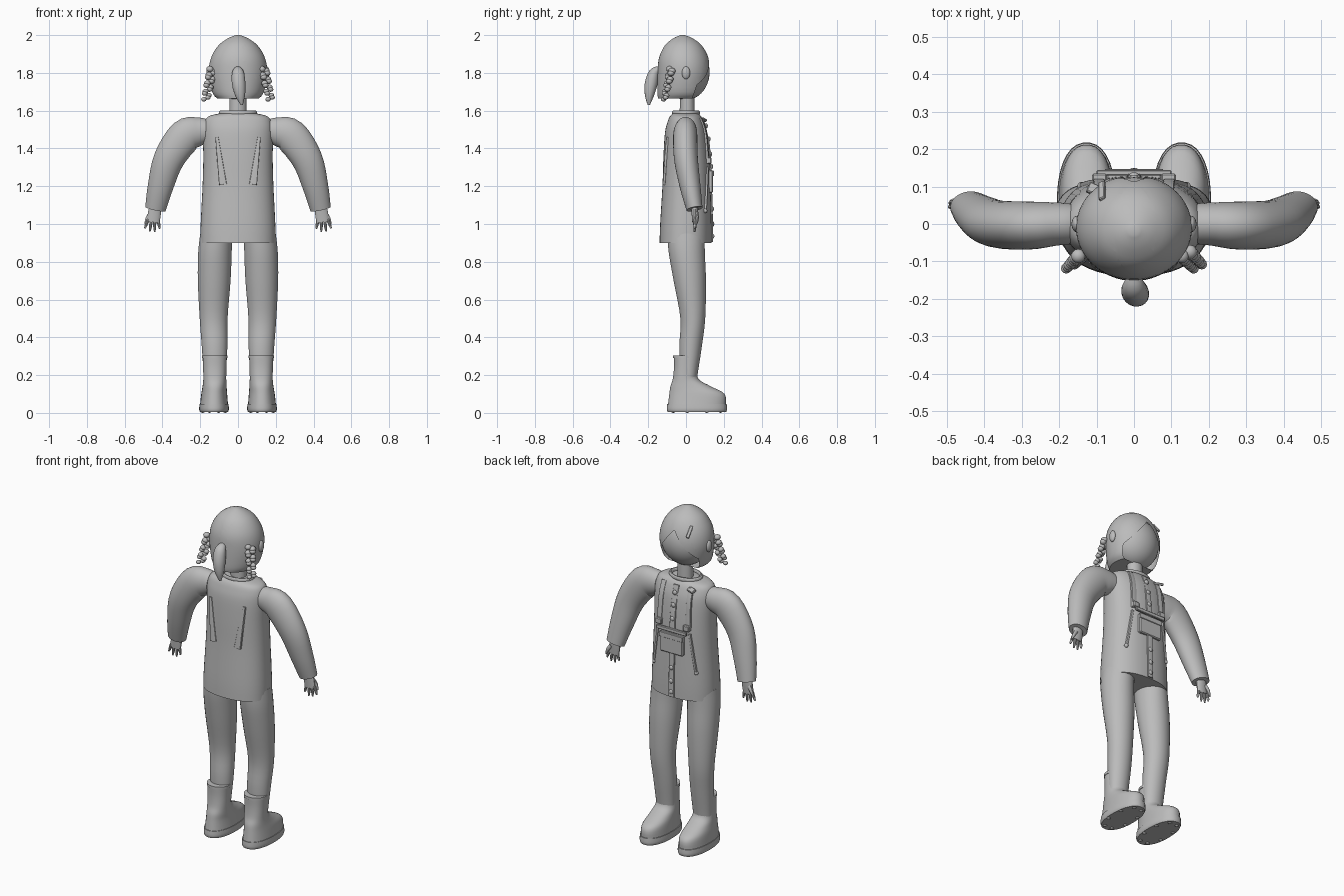
import bpy
import bmesh
import math
from mathutils import Vector, Matrix

if "Cube" in bpy.data.objects:
    bpy.data.objects.remove(bpy.data.objects["Cube"], do_unlink=True)

grey = bpy.data.materials.new("plain grey")
grey.use_nodes = True
grey.diffuse_color = (0.5, 0.5, 0.5, 1)
grey.node_tree.nodes["Principled BSDF"].inputs["Base Color"].default_value = (0.5, 0.5, 0.5, 1)
parts = []


def finish(name, bm):
    bmesh.ops.recalc_face_normals(bm, faces=bm.faces)
    mesh = bpy.data.meshes.new(name)
    bm.to_mesh(mesh)
    bm.free()
    mesh.materials.append(grey)
    ob = bpy.data.objects.new(name, mesh)
    bpy.context.collection.objects.link(ob)
    parts.append(ob)
    return ob


def spline(rows, steps):
    """Catmull-Rom interpolation through rows of numbers."""
    out = []
    last = len(rows) - 1
    for i in range(last):
        a, b, c, d = (rows[max(0, min(last, i + k))] for k in (-1, 0, 1, 2))
        for s in range(steps):
            t = s / steps
            out.append([0.5 * (2 * q + (r - p) * t + (2 * p - 5 * q + 4 * r - w) * t * t
                               + (3 * q - p - 3 * r + w) * t ** 3)
                        for p, q, r, w in zip(a, b, c, d)])
    return out + [list(rows[-1])]


def loft(rows, sides=32, power=2.0, level=False, steps=4):
    """Skin superelliptic rings; each row is x, y, z, radius across, radius in depth."""
    rows = spline(rows, steps)
    pts = [Vector(r[:3]) for r in rows]
    bm = bmesh.new()
    rings = []
    for i, (p, row) in enumerate(zip(pts, rows)):
        u, v = Vector((1, 0, 0)), Vector((0, 1, 0))
        if not level:
            t = (pts[min(i + 1, len(pts) - 1)] - pts[max(i - 1, 0)]).normalized()
            u = v.cross(t).normalized()
            v = t.cross(u)
        ring = []
        for k in range(sides):
            a = 2 * math.pi * (k + 0.5) / sides
            c, s = math.cos(a), math.sin(a)
            ring.append(bm.verts.new(
                p + u * math.copysign(abs(c) ** (2 / power), c) * row[3]
                + v * math.copysign(abs(s) ** (2 / power), s) * row[4]))
        rings.append(ring)
    for lo, hi in zip(rings, rings[1:]):
        for k in range(sides):
            n = (k + 1) % sides
            bm.faces.new((lo[k], lo[n], hi[n], hi[k]))
    bm.faces.new(rings[0])
    bm.faces.new(rings[-1])
    return bm


def ball(name, loc, size, rot=(0, 0, 0), seg=16):
    bm = bmesh.new()
    bmesh.ops.create_uvsphere(bm, u_segments=seg, v_segments=seg // 2 + 2, radius=1)
    turn = Matrix.LocRotScale(Vector(loc), Matrix.Rotation(rot[0], 3, 'X').to_quaternion()
                              @ Matrix.Rotation(rot[1], 3, 'Y').to_quaternion(), Vector(size))
    bm.transform(turn)
    return finish(name, bm)


def box(name, loc, size, rx=0.0, ry=0.0, rz=0.0):
    bm = bmesh.new()
    bmesh.ops.create_cube(bm, size=1)
    bmesh.ops.scale(bm, vec=size, verts=bm.verts)
    bmesh.ops.bevel(bm, geom=bm.edges[:], offset=min(size) * 0.2, segments=1, affect='EDGES')
    turn = Matrix.Rotation(rz, 4, 'Z') @ Matrix.Rotation(rx, 4, 'X') @ Matrix.Rotation(ry, 4, 'Y')
    bm.transform(Matrix.Translation(loc) @ turn)
    return finish(name, bm)


# Jacket body: height, half width, back, front
body = [(0.9, 0.2, -0.14, 0.135), (1.0, 0.198, -0.137, 0.135), (1.2, 0.188, -0.125, 0.13),
        (1.35, 0.184, -0.12, 0.125), (1.48, 0.186, -0.112, 0.112), (1.54, 0.178, -0.098, 0.095),
        (1.57, 0.155, -0.085, 0.08), (1.585, 0.1, -0.07, 0.065)]
finish("jacket", loft([(0, (b + f) / 2, z, w, (f - b) / 2) for z, w, b, f in body],
                      sides=48, power=2.3, level=True))


def coat(x, z, side):
    """Depth of the jacket surface at x and z."""
    for lo, hi in zip(body, body[1:]):
        if z <= hi[0]:
            t = (z - lo[0]) / (hi[0] - lo[0])
            w, b, f = (p + (q - p) * t for p, q in zip(lo[1:], hi[1:]))
            bulge = max(0, 1 - (abs(x) / w) ** 2.3) ** (1 / 2.3)
            return (b + f) / 2 + side * (f - b) / 2 * bulge
    return 0


def strap(name, ends, side, widths):
    """Flat band that follows the jacket between two x, z points."""
    rows = []
    for i in range(6):
        t = i / 5
        x, z = (p + (q - p) * t for p, q in zip(*ends))
        rows.append((x, coat(x, z, side), z, widths[0] + (widths[1] - widths[0]) * t, 0.008))
    finish(name, loft(rows, sides=12, power=6, steps=2))


# Collar and neck
bpy.ops.mesh.primitive_torus_add(major_radius=0.09, minor_radius=0.011, major_segments=40,
                                 minor_segments=10, location=(0, 0, 1.588))
collar = bpy.context.object
collar.name = "collar"
collar.scale = (1, 0.74, 1.2)
collar.data.materials.append(grey)
parts.append(collar)
finish("neck", loft([(0, 0.006, 1.56, 0.046, 0.04), (0, 0.006, 1.7, 0.044, 0.038)], level=True))

# Head and hair cap with a parted fringe
ball("face", (0, 0.0, 1.805), (0.142, 0.125, 0.148), seg=40)
hair = loft([(0, -0.028, 1.665, 0.112, 0.12), (0, -0.018, 1.7, 0.137, 0.134),
             (0, -0.01, 1.8, 0.155, 0.141), (0, -0.012, 1.88, 0.143, 0.131),
             (0, -0.014, 1.945, 0.104, 0.098), (0, -0.016, 1.982, 0.055, 0.053),
             (0, -0.018, 2.0, 0.012, 0.012)], sides=48, level=True)
for point, normal in (((0, 0, 1.9), (1.3, 0, 1)), ((0, 0, 1.9), (-1.3, 0, 1)),
                      ((0, 0.035, 1.67), (0, 1, -0.35))):
    bmesh.ops.bisect_plane(hair, geom=hair.verts[:] + hair.edges[:] + hair.faces[:],
                           plane_co=point, plane_no=normal)
opening = []
for f in hair.faces:
    c = f.calc_center_median()
    if c.z < 1.9 - 1.3 * abs(c.x) and c.y - 0.035 > 0.35 * (c.z - 1.67):
        opening.append(f)
    elif c.z < 1.9 and c.y - 0.035 > 0.35 * (c.z - 1.67) and c.z < 1.74:
        opening.append(f)
bmesh.ops.delete(hair, geom=opening, context='FACES')
finish("hair", hair)
box("hair_clip", (-0.085, 0.088, 1.9), (0.018, 0.012, 0.07), rx=0.6, ry=-0.35, rz=0.6)

# Ponytail
finish("ponytail", loft([(0, -0.135, 1.825, 0.015, 0.012), (0, -0.168, 1.8, 0.032, 0.028),
                         (0.004, -0.185, 1.74, 0.036, 0.034), (0.012, -0.194, 1.68, 0.026, 0.024),
                         (0.02, -0.197, 1.63, 0.006, 0.006)], sides=20))

# Shoulder tag
box("shoulder_tag", (-0.098, 0.088, 1.553), (0.055, 0.03, 0.014), rx=-0.5, rz=-0.4)

for m, side in ((1, "left"), (-1, "right")):
    # Ears and braids
    ball(side + "_ear", (m * 0.153, 0, 1.8), (0.014, 0.022, 0.034))
    for i in range(8):
        t = i / 7
        for k in (-1, 1):
            sway = 0.011 * k * (1 if i % 2 else -1)
            r = 0.019 - 0.005 * t
            ball(side + "_braid_lock", (m * (0.138 + 0.032 * t) + sway, -0.08 - 0.033 * t + sway * 0.5,
                                        1.815 - 0.15 * t + k * 0.005), (r, r, r * 0.85), seg=12)

    # Sleeve
    finish(side + "_sleeve", loft([
        (m * 0.17, 0.0, 1.49, 0.066, 0.055), (m * 0.21, 0.0, 1.488, 0.077, 0.058),
        (m * 0.28, -0.004, 1.465, 0.091, 0.064), (m * 0.365, 0.0, 1.345, 0.082, 0.063),
        (m * 0.41, 0.022, 1.2, 0.068, 0.055), (m * 0.437, 0.045, 1.08, 0.055, 0.043)]))

    # Hand with four fingers and a thumb
    finish(side + "_palm", loft([(m * 0.437, 0.045, 1.1, 0.03, 0.02), (m * 0.442, 0.046, 1.06, 0.035, 0.017),
                                 (m * 0.449, 0.046, 1.01, 0.034, 0.013)], sides=16))
    for i in range(4):
        x = 0.424 + 0.017 * i
        length = (0.045, 0.062, 0.06, 0.043)[i]
        finish(side + "_finger", loft([
            (m * x, 0.046, 1.025, 0.009, 0.009), (m * (x + 0.006 * (i - 1)), 0.047, 1.02 - length * 0.6, 0.008, 0.008),
            (m * (x + 0.009 * (i - 1)), 0.045, 1.02 - length, 0.004, 0.004)], sides=10, steps=3))
    finish(side + "_thumb", loft([(m * 0.46, 0.055, 1.06, 0.012, 0.011), (m * 0.48, 0.06, 1.03, 0.01, 0.009),
                                  (m * 0.492, 0.056, 1.0, 0.004, 0.004)], sides=10, steps=3))

    # Trouser leg
    finish(side + "_trouser_leg", loft([
        (m * 0.115, 0, 0.95, 0.085, 0.1), (m * 0.122, 0.004, 0.85, 0.089, 0.096),
        (m * 0.126, 0.02, 0.7, 0.087, 0.086), (m * 0.129, 0.036, 0.5, 0.074, 0.066),
        (m * 0.124, 0.024, 0.35, 0.068, 0.06), (m * 0.123, 0.014, 0.2, 0.059, 0.047),
        (m * 0.123, 0.012, 0.14, 0.056, 0.043)], level=True))

    # Boot, cuff, sole and studs
    finish(side + "_boot", loft([
        (m * 0.127, 0.057, 0.035, 0.075, 0.154), (m * 0.126, 0.058, 0.1, 0.069, 0.147),
        (m * 0.124, 0.025, 0.14, 0.064, 0.108), (m * 0.123, -0.002, 0.18, 0.061, 0.068),
        (m * 0.123, -0.004, 0.24, 0.062, 0.06), (m * 0.123, -0.005, 0.3, 0.064, 0.06)],
        power=2.25, level=True))
    finish(side + "_boot_cuff", loft([(m * 0.123, -0.005, z, 0.067, 0.065) for z in (0.29, 0.305)], level=True))
    finish(side + "_sole", loft([(m * 0.127, 0.058, z, r, r + 0.081)
                                 for z, r in ((0.006, 0.075), (0.02, 0.079), (0.048, 0.077))],
                                power=2.25, level=True))
    for i in range(8):
        a = math.pi * (i + 0.5) / 4
        ball(side + "_sole_stud", (m * 0.127 + 0.064 * math.cos(a), 0.058 + 0.135 * math.sin(a), 0.013),
             (0.014, 0.014, 0.013), seg=10)

    # Straps, clips and side trims
    strap(side + "_back_strap", ((m * 0.112, 1.46), (m * 0.08, 1.21)), -1, (0.008, 0.021))
    strap(side + "_chest_strap", ((m * 0.09, 1.56), (m * 0.095, 1.32)), 1, (0.016, 0.016))
    strap(side + "_side_trim", ((m * 0.105, 1.3), (m * 0.14, 1.07)), 1, (0.006, 0.006))
    box(side + "_strap_clip", (m * 0.092, coat(0.092, 1.34, 1) + 0.01, 1.335), (0.04, 0.022, 0.035))
    ball(side + "_trim_button", (m * 0.14, coat(0.14, 1.07, 1), 1.07), (0.012, 0.012, 0.012), seg=10)

# Bib bar, pocket, placket and buttons on the chest
box("bib_bar", (0, 0.137, 1.305), (0.2, 0.014, 0.022))
box("pocket", (0, 0.13, 1.225), (0.15, 0.026, 0.12))
box("pocket_flap", (0, 0.143, 1.268), (0.156, 0.008, 0.03))
strap("placket", ((0, 1.56), (0, 0.905)), 1, (0.018, 0.018))
for z in (1.52, 1.45, 1.37, 1.08, 1.0, 0.935):
    ball("button", (0, coat(0, z, 1) + 0.006, z), (0.014, 0.009, 0.014), seg=12)

bpy.ops.object.select_all(action='DESELECT')
for ob in parts:
    ob.select_set(True)
bpy.context.view_layer.objects.active = parts[0]
bpy.ops.object.shade_smooth_by_angle(angle=math.radians(35))
